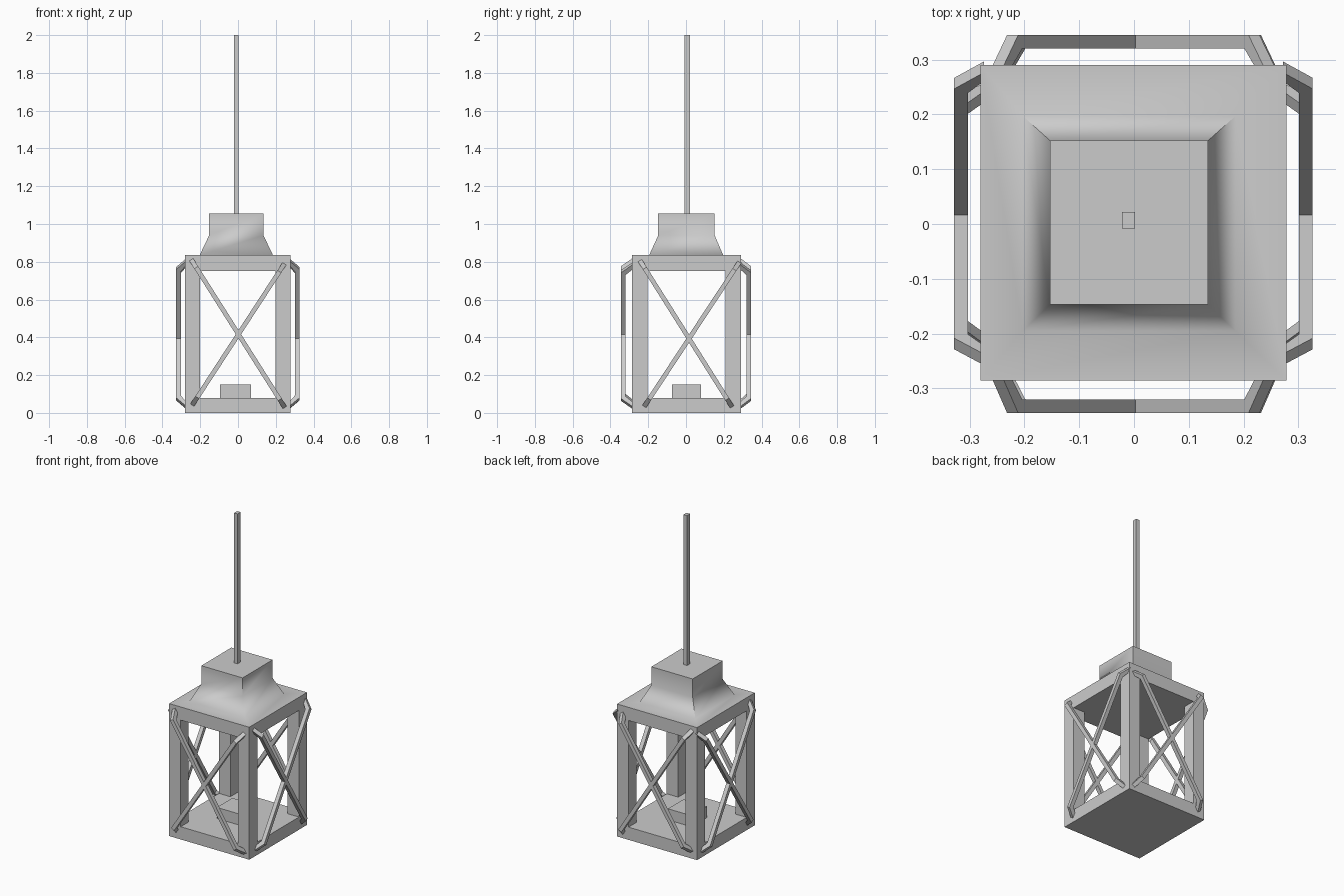
import bpy, bmesh
from mathutils import Vector

if "Cube" in bpy.data.objects:
    bpy.data.objects.remove(bpy.data.objects["Cube"])

X0, X1, Y0, Y1 = -0.28, 0.278, -0.285, 0.29   # lantern body footprint
Z_BASE, Z_HEAD, Z_TOP = 0.08, 0.752, 0.835


def make(name, verts, faces):
    me = bpy.data.meshes.new(name)
    me.from_pydata([tuple(v) for v in verts], [], faces)
    bm = bmesh.new()
    bm.from_mesh(me)
    bmesh.ops.recalc_face_normals(bm, faces=bm.faces)
    bm.to_mesh(me)
    bm.free()
    ob = bpy.data.objects.new(name, me)
    bpy.context.collection.objects.link(ob)
    return ob


def stack(name, rings):
    """Skin rectangular rings (x0, x1, y0, y1, z) and cap both ends."""
    verts, faces = [], []
    for x0, x1, y0, y1, z in rings:
        verts += [(x0, y0, z), (x1, y0, z), (x1, y1, z), (x0, y1, z)]
    for r in range(len(rings) - 1):
        for i in range(4):
            j = (i + 1) % 4
            faces.append((4*r + i, 4*r + j, 4*r + 4 + j, 4*r + 4 + i))
    n = len(verts)
    faces += [(3, 2, 1, 0), (n - 4, n - 3, n - 2, n - 1)]
    return make(name, verts, faces)


def box(name, x0, x1, y0, y1, z0, z1):
    return stack(name, [(x0, x1, y0, y1, z0), (x0, x1, y0, y1, z1)])


def brace(name, a, b, out, rise, w=0.024, t=0.025, bend=0.05):
    """Square bar between two wall points, bent into the wall at both ends."""
    a, b, out = Vector(a), Vector(b), Vector(out)
    length = (b - a).length
    d = (b - a).normalized()
    side = d.cross(out) * w / 2
    outer = [(-0.004, -0.006), (bend, rise), (length - bend, rise), (length + 0.004, -0.006)]
    inner = [(t, -0.006), (bend + t*0.55, rise - t), (length - bend - t*0.55, rise - t), (length - t, -0.006)]
    verts = []
    for (u, h), (ui, hi) in zip(outer, inner):
        p, q = a + d*u + out*h, a + d*ui + out*hi
        verts += [p - side, p + side, q + side, q - side]
    faces = [(0, 1, 2, 3), (12, 13, 14, 15)]
    for r in range(3):
        for i in range(4):
            j = (i + 1) % 4
            faces.append((4*r + i, 4*r + j, 4*r + 4 + j, 4*r + 4 + i))
    return make(name, verts, faces)


# base and corner posts
box("base", X0, X1, Y0, Y1, 0, Z_BASE)
P = 0.08
for i, (xa, xb) in enumerate(((X0, X0 + P), (X1 - P, X1))):
    for j, (ya, yb) in enumerate(((Y0, Y0 + P), (Y1 - P, Y1))):
        box(f"post_{i}{j}", xa, xb, ya, yb, Z_BASE, Z_HEAD)

# head slab with flared neck, softly shaded
roof = stack("roof", [
    (X0, X1, Y0, Y1, Z_HEAD),
    (X0, X1, Y0, Y1, Z_TOP),
    (-0.203, 0.185, -0.195, 0.197, Z_TOP),
    (-0.153, 0.135, -0.147, 0.152, 0.94),
    (-0.153, 0.135, -0.147, 0.152, 1.055)])
bpy.ops.object.select_all(action='DESELECT')
roof.select_set(True)
bpy.context.view_layer.objects.active = roof
bpy.ops.object.shade_smooth_by_angle(angle=1.4)

# hanging rod and candle
box("hanging_rod", -0.022, 0.002, -0.008, 0.022, 1.05, 2.0)
box("candle", -0.095, 0.07, -0.075, 0.08, Z_BASE, 0.15)

# crossed braces on front and back
for label, y, n, rise in (("front", Y0, -1, 0.06), ("back", Y1, 1, 0.055)):
    brace(label + "_brace_a", (-0.248, y, 0.812), (0.248, y, 0.028), (0, n, 0), rise)
    brace(label + "_brace_b", (0.246, y, 0.79), (-0.243, y, 0.04), (0, n, 0), rise)

# crossed braces on left and right
for label, x, n in (("left", X0, -1), ("right", X1, 1)):
    brace(label + "_brace_a", (x, -0.245, 0.808), (x, 0.245, 0.03), (n, 0, 0), 0.048)
    brace(label + "_brace_b", (x, 0.284, 0.8), (x, -0.222, 0.032), (n, 0, 0), 0.048)
